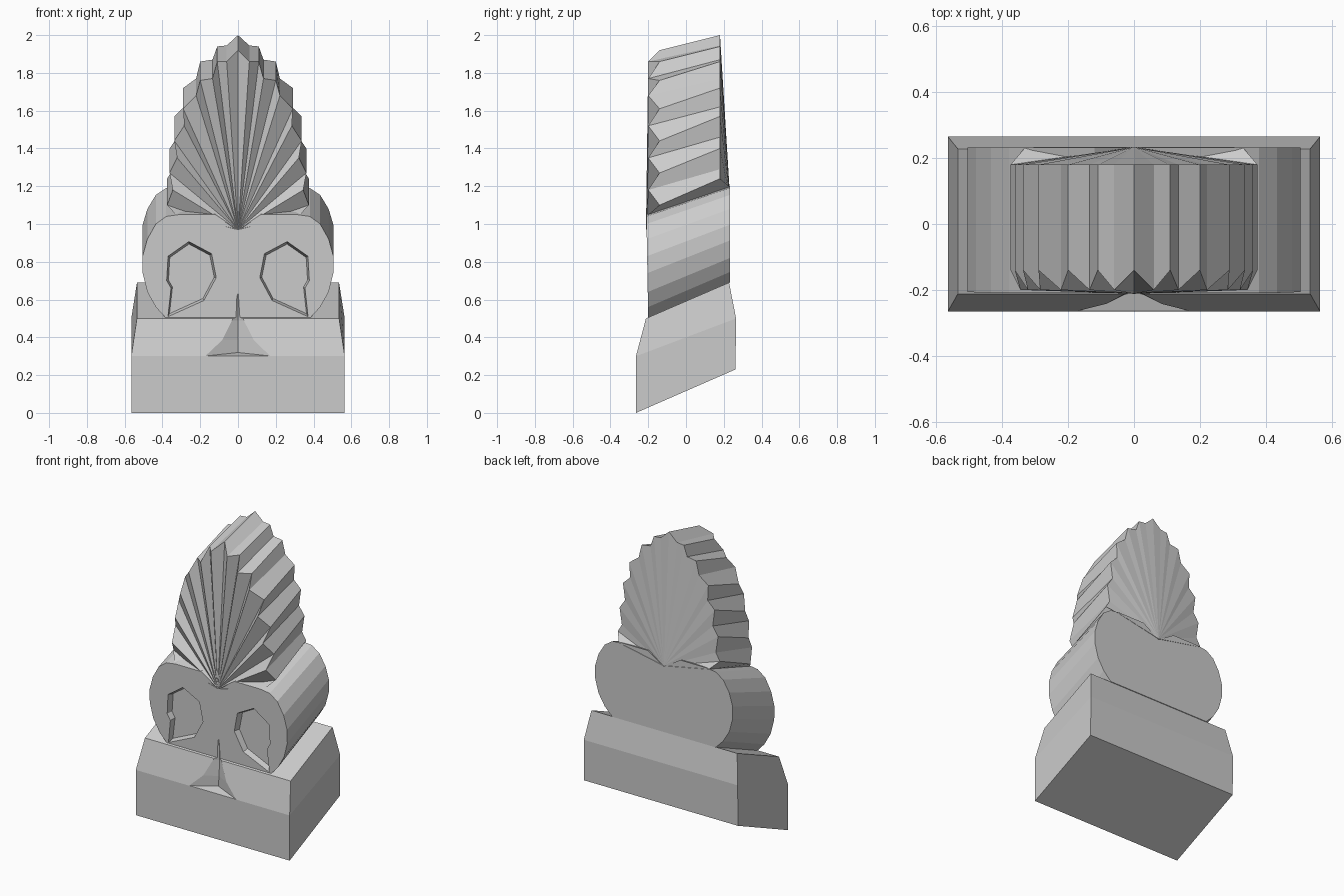
import bpy, bmesh

if "Cube" in bpy.data.objects:
    bpy.data.objects.remove(bpy.data.objects["Cube"])


def make(name, verts, faces):
    me = bpy.data.meshes.new(name)
    bm = bmesh.new()
    vs = [bm.verts.new(v) for v in verts]
    for f in faces:
        bm.faces.new([vs[i] for i in f])
    bmesh.ops.recalc_face_normals(bm, faces=bm.faces[:])
    bm.to_mesh(me)
    bm.free()
    ob = bpy.data.objects.new(name, me)
    bpy.context.collection.objects.link(ob)
    return ob


def loft(name, rings):
    """Join equal-sized rings with quads and cap both ends."""
    n = len(rings[0])
    faces = [list(range(n)), [len(rings) * n - n + i for i in range(n)]]
    for r in range(len(rings) - 1):
        for i in range(n):
            j = (i + 1) % n
            faces.append([r * n + i, r * n + j, r * n + n + j, r * n + n + i])
    return make(name, [v for r in rings for v in r], faces)


def carve(target, cutter):
    mod = target.modifiers.new("carve", 'BOOLEAN')
    mod.operation = 'DIFFERENCE'
    mod.solver = 'EXACT'
    mod.object = cutter
    bpy.context.view_layer.objects.active = target
    bpy.ops.object.modifier_apply(modifier=mod.name)


def mirrored(half):
    """Half outline ending on the centre line -> full outline."""
    return half + [(-p[0], *p[1:]) for p in reversed(half[:-1])]


# Sloping plinth
def rect(x, y0, z0, y1, z1):
    return [(-x, y0, z0), (x, y0, z0), (x, y1, z1), (-x, y1, z1)]


base = loft("base", [rect(.565, -.265, 0, .262, .23),
                     rect(.565, -.265, .3, .265, .5),
                     rect(.535, -.212, .5, .228, .69)])

# Double scroll body, sheared upward to the back
outline = mirrored([(.38, .5), (.435, .56), (.48, .64), (.505, .74), (.505, .83),
                    (.48, .92), (.435, 1.0), (.38, 1.04), (.31, 1.05), (.12, 1.05), (0, .97)])


def shear(z):
    return z + .19 - .04 * (z - .5) / .55


body = loft("scroll_body", [[(x, -.2 - .01 * (z - .5) / .55, z) for x, z in outline],
                            [(x, .232, shear(z)) for x, z in outline]])

# Recessed scroll eyes
eye = [(.26, .907), (.14, .843), (.115, .716), (.18, .594),
       (.372, .507), (.355, .66), (.378, .70), (.37, .83)]
cutters = []
for s in (1, -1):
    def eye_ring(y, k):
        return [(s * (.255 + (x - .255) * k), y, .74 + (z - .74) * k) for x, z in eye]
    c = loft("eye_cutter", [eye_ring(-.3, 1), eye_ring(-.205, 1), eye_ring(-.165, .92)])
    carve(body, c)
    cutters.append(c)

# Flared notch at the foot of the stem
notch = loft("notch_cutter", [
    [(-x, -.35, z), (-x, y, z), (0, ys, z + up), (x, y, z), (x, -.35, z)]
    for x, y, z, ys, up in [(.18, -.268, .3, -.205, .02), (.085, -.243, .385, -.2, 0),
                            (.035, -.217, .49, -.192, 0), (.003, -.203, .63, -.198, 0)]])
carve(base, notch)
carve(body, notch)
for c in cutters + [notch]:
    bpy.data.objects.remove(c)

# Fluted palmette: recessed leaf tips alternate with raised valleys
# (x, front z, back z) from the lowest leaf up to the crown
rim = [(.375, 1.10, 1.24), (.345, 1.18, 1.29), (.362, 1.27, 1.40), (.322, 1.35, 1.46),
       (.337, 1.44, 1.57), (.285, 1.52, 1.62), (.29, 1.61, 1.72), (.222, 1.68, 1.77),
       (.20, 1.76, 1.86), (.135, 1.77, 1.87), (.11, 1.86, 1.94), (.06, 1.86, 1.945),
       (0, 1.92, 2.0)]
front = [(.33, -.2, 1.05)] + [(x, -.2 if i % 2 else -.14, f) for i, (x, f, b) in enumerate(rim)]
back = [(.33, .233, 1.195)] + [(x, .18, b) for x, f, b in rim]
front, back = mirrored(front), mirrored(back)
n = len(front)
fc, bc = 2 * n, 2 * n + 1
faces = [[0, n, bc, fc], [n - 1, fc, bc, 2 * n - 1]]
for i in range(n - 1):
    faces += [[i, i + 1, n + i + 1, n + i], [fc, i + 1, i], [bc, n + i, n + i + 1]]
make("palmette", front + back + [(0, -.212, .97), (0, .234, 1.13)], faces)
